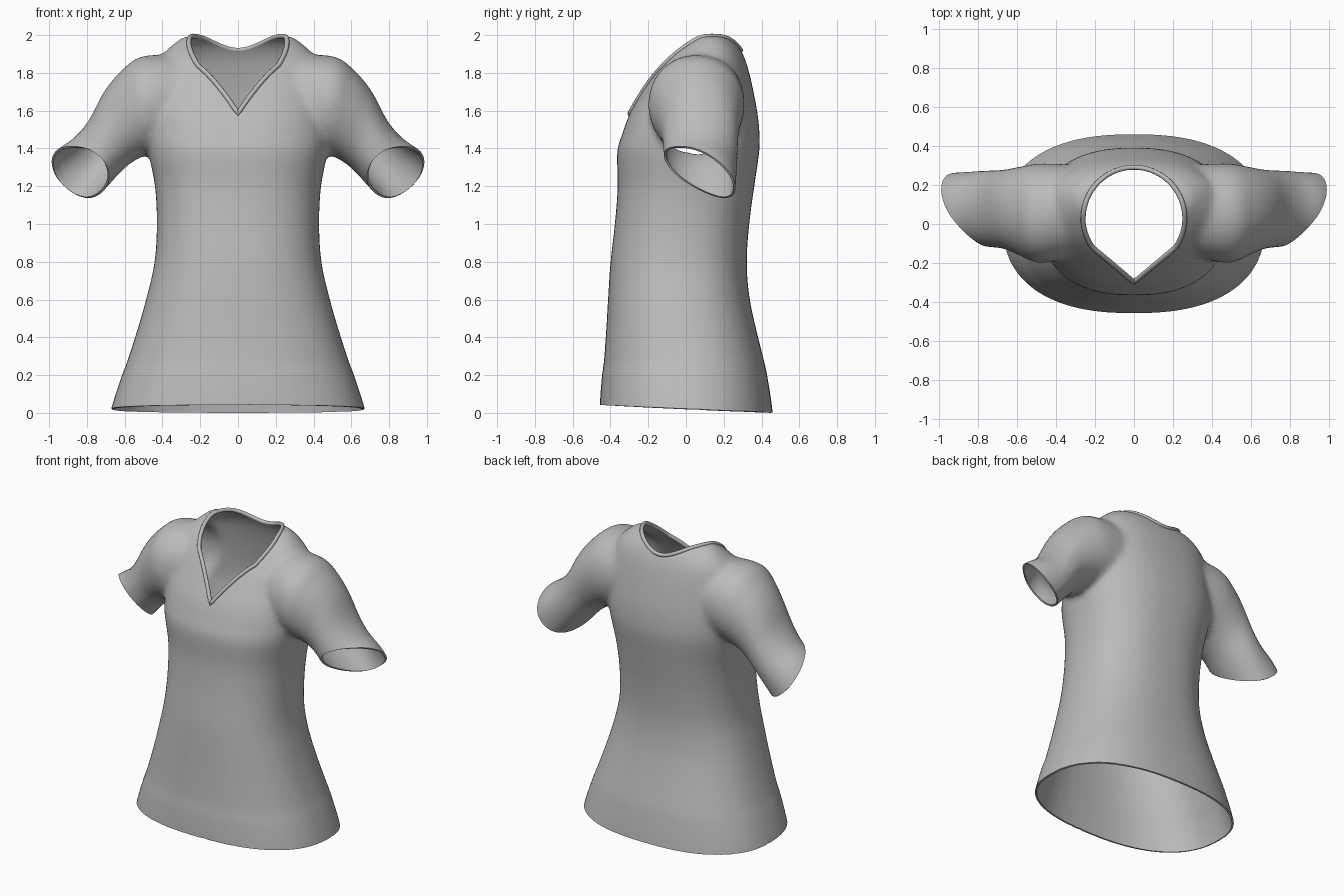
import bpy, bmesh, math
from mathutils import Vector

if "Cube" in bpy.data.objects:
    bpy.data.objects.remove(bpy.data.objects["Cube"])

SEG = 48


def spline(rows, steps):
    """Catmull-Rom interpolation through rows of numbers."""
    out = []
    for i in range(len(rows) - 1):
        p0, p1 = rows[max(i - 1, 0)], rows[i]
        p2, p3 = rows[i + 1], rows[min(i + 2, len(rows) - 1)]
        for k in range(steps):
            t = k / steps
            out.append([0.5 * (2 * b + (c - a) * t + (2 * a - 5 * b + 4 * c - d) * t * t
                               + (3 * b - a - 3 * c + d) * t ** 3)
                        for a, b, c, d in zip(p0, p1, p2, p3)])
    return out + [list(rows[-1])]


def ring(center, u, v, power):
    """Superellipse ring spanned by the half axes u and v."""
    pts = []
    for i in range(SEG):
        a = 2 * math.pi * i / SEG
        c, s = math.cos(a), math.sin(a)
        pts.append(center + u * math.copysign(abs(c) ** (2 / power), c)
                   + v * math.copysign(abs(s) ** (2 / power), s))
    return pts


def loft(bm, rings):
    """Closed tube through the rings, capped at both ends."""
    loops = [[bm.verts.new(p) for p in r] for r in rings]
    n = len(loops[0])
    for a, b in zip(loops, loops[1:]):
        for i in range(n):
            j = (i + 1) % n
            bm.faces.new((a[i], a[j], b[j], b[i]))
    bm.faces.new(loops[0][::-1])
    bm.faces.new(loops[-1])


def to_object(bm, name, mats):
    bmesh.ops.recalc_face_normals(bm, faces=bm.faces[:])
    mesh = bpy.data.meshes.new(name)
    bm.to_mesh(mesh)
    bm.free()
    for m in mats:
        mesh.materials.append(m)
    obj = bpy.data.objects.new(name, mesh)
    bpy.context.collection.objects.link(obj)
    return obj


def activate(obj):
    bpy.ops.object.select_all(action='DESELECT')
    obj.select_set(True)
    bpy.context.view_layer.objects.active = obj


def apply_all(obj):
    activate(obj)
    for m in [m.name for m in obj.modifiers]:
        bpy.ops.object.modifier_apply(modifier=m)


fabric = bpy.data.materials.new("grey fabric")
fabric.diffuse_color = (0.5, 0.5, 0.5, 1)
fabric.use_nodes = True
fabric.node_tree.nodes["Principled BSDF"].inputs["Base Color"].default_value = fabric.diffuse_color
cut_mat = bpy.data.materials.new("cut")

# Torso: height, half width, front y, back y
torso = [(-0.10, 0.70, -0.46, 0.47), (0.04, 0.667, -0.457, 0.455), (0.20, 0.615, -0.445, 0.43),
         (0.27, 0.588, -0.435, 0.415), (0.45, 0.53, -0.422, 0.37), (0.62, 0.482, -0.412, 0.335),
         (0.80, 0.442, -0.40, 0.322), (1.00, 0.43, -0.377, 0.335), (1.20, 0.44, -0.362, 0.362),
         (1.38, 0.475, -0.365, 0.388), (1.47, 0.485, -0.34, 0.39), (1.58, 0.48, -0.30, 0.38),
         (1.70, 0.465, -0.232, 0.358), (1.80, 0.445, -0.168, 0.335), (1.88, 0.415, -0.105, 0.31),
         (1.95, 0.345, -0.03, 0.272), (1.995, 0.285, 0.04, 0.22)]
bm = bmesh.new()
loft(bm, [ring(Vector((0, (f + b) / 2, z)), Vector((w, 0, 0)), Vector((0, (b - f) / 2, 0)), 2.4)
          for z, w, f, b in spline(torso, 4)])

# Sleeves: upper x, upper z, lower x, lower z, front y, back y
sleeve = [(0.25, 1.89, 0.25, 1.42, -0.15, 0.30), (0.50, 1.89, 0.44, 1.38, -0.20, 0.31),
          (0.62, 1.81, 0.53, 1.345, -0.165, 0.295), (0.71, 1.70, 0.60, 1.295, -0.13, 0.28),
          (0.79, 1.55, 0.68, 1.21, -0.12, 0.275), (0.87, 1.455, 0.755, 1.125, -0.11, 0.27),
          (0.975, 1.38, 0.81, 1.05, -0.11, 0.265), (1.07, 1.26, 0.90, 0.94, -0.11, 0.26)]
for side in (1, -1):
    rings = []
    for ux, uz, lx, lz, f, b in spline(sleeve, 5):
        up, low = Vector((side * ux, 0, uz)), Vector((side * lx, 0, lz))
        mid = (up + low) / 2 + Vector((0, (f + b) / 2, 0))
        rings.append(ring(mid, (up - low) / 2, Vector((0, (b - f) / 2, 0)), 2.1))
    loft(bm, rings)
shirt = to_object(bm, "shirt", [fabric, cut_mat])

# Fuse torso and sleeves into one soft form
fuse = shirt.modifiers.new("fuse", 'REMESH')
fuse.mode = 'VOXEL'
fuse.voxel_size = 0.018
soften = shirt.modifiers.new("soften", 'SMOOTH')
soften.factor = 0.5
soften.iterations = 12
apply_all(shirt)

# Cutters for the openings: V-neck prism, tilted hem box, sleeve ends
bm = bmesh.new()
outline = [(0.26 * math.cos(math.radians(a)), 0.03 + 0.26 * math.sin(math.radians(a)))
           for a in range(-35, 216, 5)] + [(0, -0.297)]
loft(bm, [[Vector((x, y, z)) for x, y in outline] for z in (1.25, 2.3)])
tilt = 0.044
loft(bm, [[Vector((x, y, z - tilt * y)) for x, y in ((-1, -1), (1, -1), (1, 1), (-1, 1))]
          for z in (-0.4, 0.022)])
for side in (1, -1):
    n = Vector((side * 0.55, -0.54, -0.64)).normalized()
    u = n.orthogonal().normalized() * 0.28
    v = n.cross(u)
    c = Vector((side * 0.84, 0.07, 1.26))
    c += n * n.dot(Vector((side * 0.945, 0.05, 1.4)) - c)
    loft(bm, [ring(c + n * d, u, v, 2) for d in (0, 0.45)])
for f in bm.faces:
    f.material_index = 1
cutter = to_object(bm, "opening_cutter", [fabric, cut_mat])
cutter.hide_render = True
cut = shirt.modifiers.new("openings", 'BOOLEAN')
cut.operation = 'DIFFERENCE'
cut.solver = 'EXACT'
cut.object = cutter
apply_all(shirt)
bpy.data.objects.remove(cutter)

# Hollow the shirt by removing the cut faces
bm = bmesh.new()
bm.from_mesh(shirt.data)
bmesh.ops.delete(bm, geom=[f for f in bm.faces if f.material_index == 1], context='FACES')
bmesh.ops.remove_doubles(bm, verts=bm.verts[:], dist=0.003)

# Follow the neck edge for the collar path
edges = {e for e in bm.edges if e.is_boundary and min(v.co.z for v in e.verts) > 1.48}
path = []
if edges:
    vert = min((v for e in edges for v in e.verts), key=lambda v: v.co.z)
    path = [vert.co.copy()]
    while True:
        e = next((e for e in vert.link_edges if e in edges), None)
        if e is None:
            break
        edges.discard(e)
        vert = e.other_vert(vert)
        if (vert.co - path[-1]).length > 0.018 and (vert.co - path[0]).length > 0.012:
            path.append(vert.co.copy())
bm.to_mesh(shirt.data)
bm.free()
shirt.data.materials.pop(index=1)
bpy.data.materials.remove(cut_mat)

# Cloth thickness
thick = shirt.modifiers.new("thickness", 'SOLIDIFY')
thick.thickness = 0.012
thick.offset = -1
apply_all(shirt)
bpy.ops.object.shade_smooth_by_angle(angle=math.radians(45))

# Collar: rolled edge around the neck
if len(path) > 3:
    curve = bpy.data.curves.new("collar", 'CURVE')
    curve.dimensions = '3D'
    curve.bevel_depth = 0.013
    curve.bevel_resolution = 2
    sp = curve.splines.new('POLY')
    sp.points.add(len(path) - 1)
    for p, co in zip(sp.points, path):
        p.co = (*co, 1)
    sp.use_cyclic_u = True
    curve.materials.append(fabric)
    collar = bpy.data.objects.new("collar", curve)
    bpy.context.collection.objects.link(collar)
    activate(collar)
    bpy.ops.object.convert(target='MESH')
    bpy.ops.object.shade_smooth_by_angle(angle=math.radians(50))
